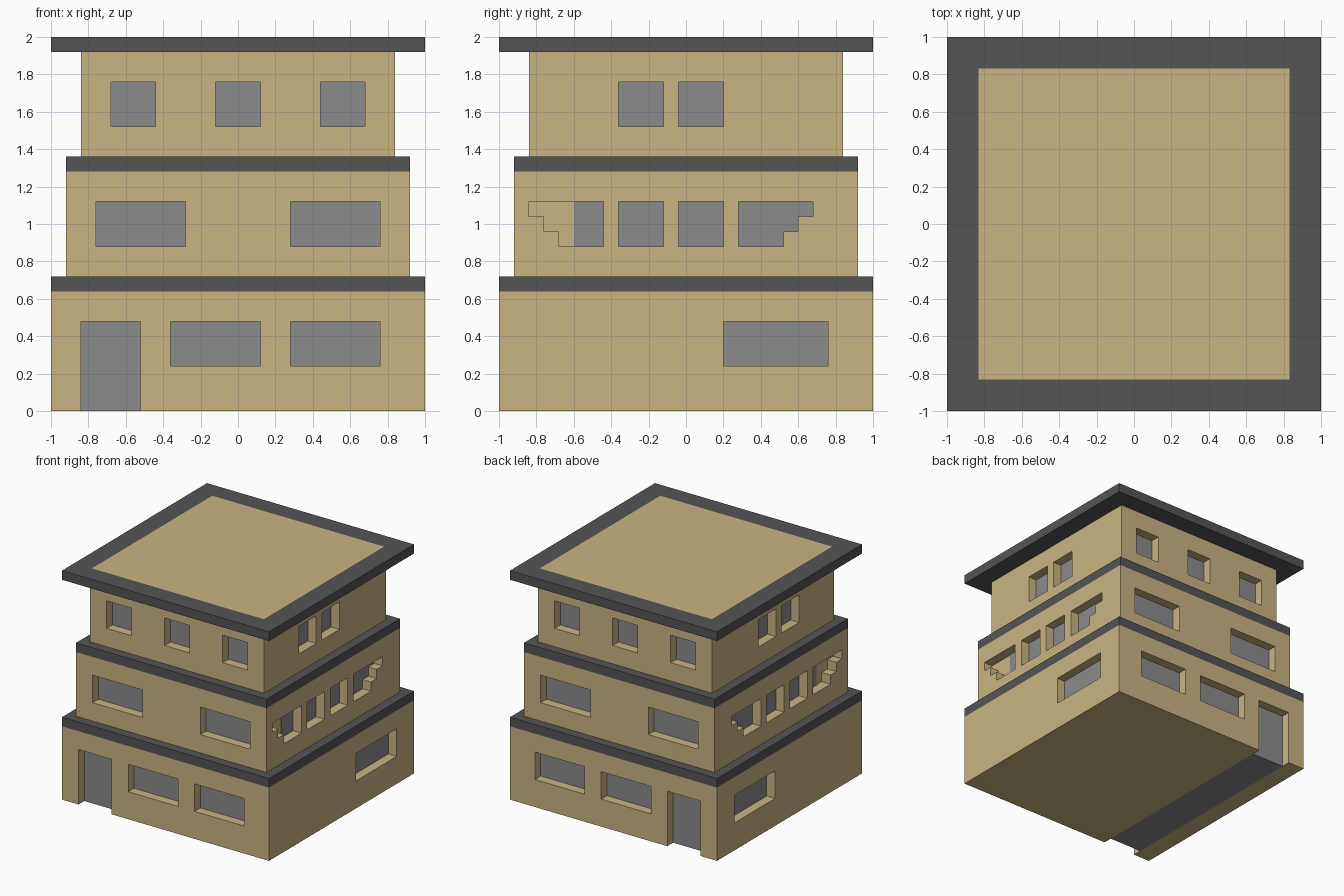
import bpy, bmesh

if "Cube" in bpy.data.objects:
    bpy.data.objects.remove(bpy.data.objects["Cube"])


def material(name, rgb):
    m = bpy.data.materials.new(name)
    m.diffuse_color = (*rgb, 1.0)
    m.use_nodes = True
    m.node_tree.nodes["Principled BSDF"].inputs["Base Color"].default_value = m.diffuse_color
    return m


WALL = material("sand_wall", (0.584, 0.462, 0.227))
TRIM = material("dark_trim", (0.090, 0.090, 0.090))
GLASS = material("grey_glass", (0.258, 0.258, 0.258))
DEPTH = 0.08      # window reveal depth
PANE = 0.005      # glass thickness


def finish(name, bm, mat):
    bmesh.ops.recalc_face_normals(bm, faces=bm.faces)
    mesh = bpy.data.meshes.new(name)
    bm.to_mesh(mesh)
    bm.free()
    mesh.materials.append(mat)
    ob = bpy.data.objects.new(name, mesh)
    bpy.context.collection.objects.link(ob)
    return ob


def prism(bm, a, b):
    """Closed solid between two matching outlines."""
    va, vb = [bm.verts.new(p) for p in a], [bm.verts.new(p) for p in b]
    bm.faces.new(va)
    bm.faces.new(vb[::-1])
    for i in range(len(va)):
        j = (i + 1) % len(va)
        bm.faces.new((va[j], va[i], vb[i], vb[j]))


def slab(name, half, z0, z1, mat):
    bm = bmesh.new()
    ring = [(-half, -half), (half, -half), (half, half), (-half, half)]
    prism(bm, [(x, y, z0) for x, y in ring], [(x, y, z1) for x, y in ring])
    return finish(name, bm, mat)


def rect(u0, u1, z0, z1):
    return [(u0, z0), (u1, z0), (u1, z1), (u0, z1)]


def on_walls(bm, outline, axis, d0, d1):
    """Extrude a (u, z) outline between two distances, on both opposite walls."""
    for s in (-1, 1):
        if axis == "y":
            prism(bm, [(u, s * d0, z) for u, z in outline], [(u, s * d1, z) for u, z in outline])
        else:
            prism(bm, [(s * d0, u, z) for u, z in outline], [(s * d1, u, z) for u, z in outline])


def storey(name, half, z0, z1, openings, passage=None):
    """Wall block with recessed openings; each is (axis, hole outline, glass outline)."""
    wall = slab(name + "_walls", half, z0, z1, WALL)
    cut, panes = bmesh.new(), bmesh.new()
    for axis, hole, glass in openings:
        on_walls(cut, hole, axis, half + 0.1, half - DEPTH - PANE)
        on_walls(panes, glass or hole, axis, half - DEPTH, half - DEPTH - PANE)
    if passage:      # door opening running from front to back, filled with glass
        x0, x1, top = passage
        for bm, zb, y in ((cut, -0.1, half + 0.1), (panes, 0, half - DEPTH)):
            o = rect(x0, x1, zb, top)
            prism(bm, [(u, -y, z) for u, z in o], [(u, y, z) for u, z in o])
    finish(name + "_glass", panes, GLASS)
    cutter = finish(name + "_cutter", cut, WALL)
    cutter.hide_render = True
    mod = wall.modifiers.new("openings", "BOOLEAN")
    mod.operation, mod.solver, mod.object = "DIFFERENCE", "EXACT", cutter
    bpy.context.view_layer.objects.active = wall
    bpy.ops.object.modifier_apply(modifier=mod.name)
    bpy.data.objects.remove(cutter)


# Ground storey with doors front and back
storey("ground_storey", 1.0, 0.0, 0.64, [
    ("y", rect(-0.36, 0.12, 0.24, 0.48), None),
    ("y", rect(0.28, 0.76, 0.24, 0.48), None),
    ("x", rect(0.20, 0.76, 0.24, 0.48), None),
], passage=(-0.84, -0.52, 0.48))
slab("lower_cornice", 1.0, 0.64, 0.72, TRIM)

# Middle storey with stepped end windows on the sides
stepped_front = [(-0.44, 0.88), (-0.44, 1.12), (-0.84, 1.12), (-0.84, 1.04),
                 (-0.76, 1.04), (-0.76, 0.96), (-0.68, 0.96), (-0.68, 0.88)]
stepped_back = [(0.28, 0.88), (0.52, 0.88), (0.52, 0.96), (0.60, 0.96),
                (0.60, 1.04), (0.68, 1.04), (0.68, 1.12), (0.28, 1.12)]
storey("middle_storey", 0.92, 0.72, 1.28, [
    ("y", rect(-0.76, -0.28, 0.88, 1.12), None),
    ("y", rect(0.28, 0.76, 0.88, 1.12), None),
    ("x", stepped_front, rect(-0.60, -0.44, 0.88, 1.12)),
    ("x", rect(-0.36, -0.12, 0.88, 1.12), None),
    ("x", rect(-0.04, 0.20, 0.88, 1.12), None),
    ("x", stepped_back, None),
])
slab("middle_cornice", 0.92, 1.28, 1.36, TRIM)

# Top storey
storey("top_storey", 0.84, 1.36, 1.92,
       [("y", rect(c - 0.12, c + 0.12, 1.52, 1.76), None) for c in (-0.56, 0.0, 0.56)] +
       [("x", rect(c - 0.12, c + 0.12, 1.52, 1.76), None) for c in (-0.24, 0.08)])

# Roof slab with a sand-coloured inset panel on top
roof = slab("roof", 1.0, 1.92, 2.0, TRIM)
roof.data.materials.append(WALL)
bm = bmesh.new()
bm.from_mesh(roof.data)
bm.normal_update()
top = [f for f in bm.faces if f.normal.z > 0.9]
bmesh.ops.inset_region(bm, faces=top, thickness=0.24)
for f in bm.faces:
    c = f.calc_center_median()
    if f.normal.z > 0.9 and max(abs(c.x), abs(c.y)) < 0.1:
        f.material_index = 1
bm.to_mesh(roof.data)
bm.free()
